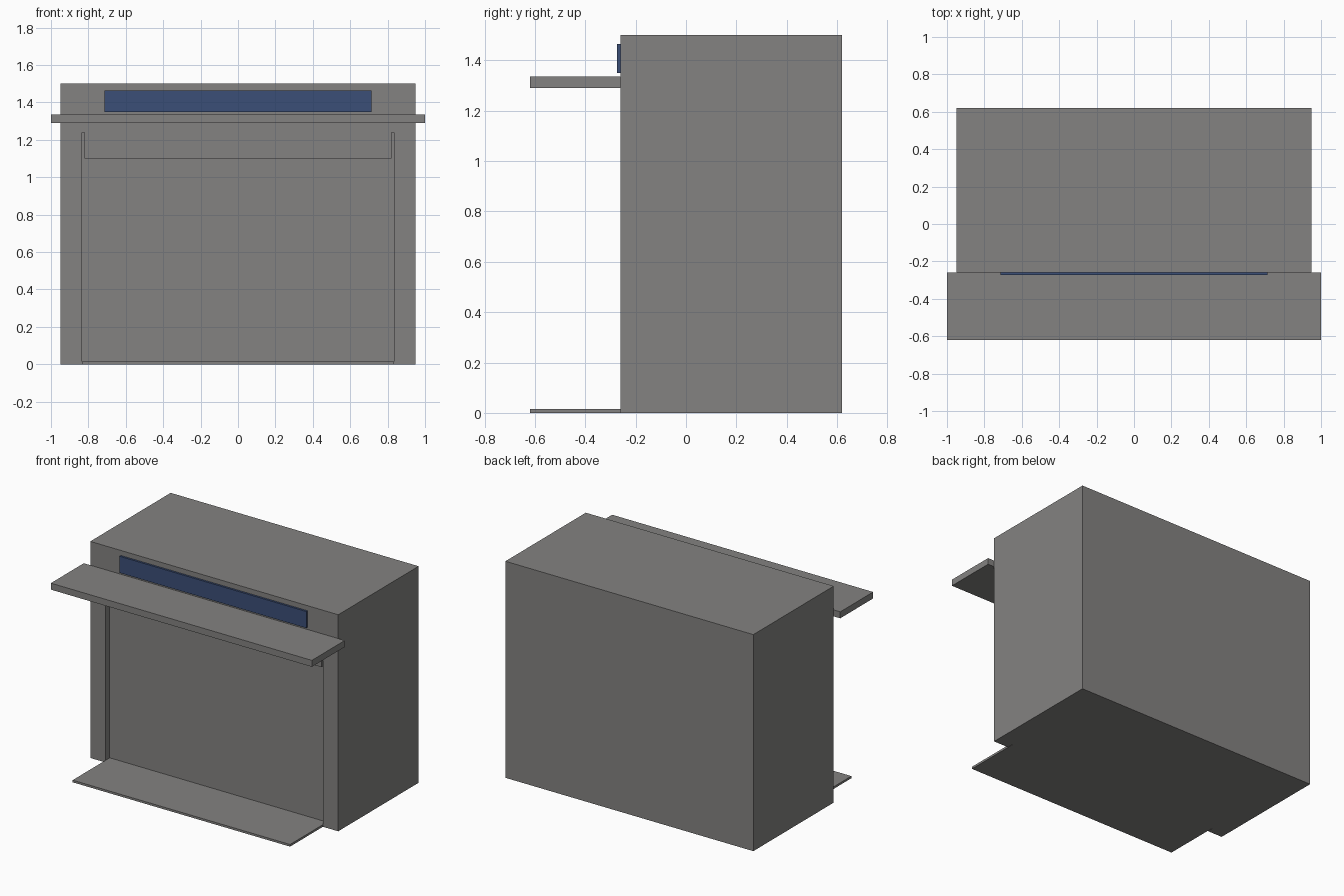
import bpy
import bmesh
from mathutils import Vector

cube = bpy.data.objects.get("Cube")
if cube:
    bpy.data.objects.remove(cube, do_unlink=True)


def material(name, rgb):
    mat = bpy.data.materials.new(name)
    mat.use_nodes = True
    colour = (*rgb, 1.0)
    mat.diffuse_color = colour
    mat.node_tree.nodes["Principled BSDF"].inputs["Base Color"].default_value = colour
    return mat


def box(name, half_width, y_range, z_range, mat):
    """Box centred on x = 0, spanning the given depth and height."""
    low = Vector((-half_width, y_range[0], z_range[0]))
    high = Vector((half_width, y_range[1], z_range[1]))
    mesh = bpy.data.meshes.new(name)
    bm = bmesh.new()
    bmesh.ops.create_cube(bm, size=1.0)
    bmesh.ops.scale(bm, vec=high - low, verts=bm.verts)
    bmesh.ops.translate(bm, vec=(low + high) / 2, verts=bm.verts)
    bm.to_mesh(mesh)
    bm.free()
    mesh.materials.append(mat)
    obj = bpy.data.objects.new(name, mesh)
    bpy.context.collection.objects.link(obj)
    return obj


grey = material("warm grey", (0.23, 0.225, 0.22))
blue = material("sign blue", (0.044, 0.078, 0.185))

FRONT, BACK, LIP = -0.26, 0.62, -0.62
RECESS = FRONT + 0.045
OPENING = 0.835

# Main block with a shallow doorway cut into the front
body = box("body", 0.95, (FRONT, BACK), (0, 1.5), grey)
cutter = box("doorway_cutter", OPENING, (FRONT - 0.1, RECESS), (-0.1, 1.24), grey)
cutter.hide_render = True
cut = body.modifiers.new("doorway", 'BOOLEAN')
cut.operation = 'DIFFERENCE'
cut.solver = 'EXACT'
cut.object = cutter
bpy.context.view_layer.objects.active = body
bpy.ops.object.modifier_apply(modifier=cut.name)
bpy.data.objects.remove(cutter, do_unlink=True)

# Shutter housing at the top of the doorway
box("shutter_housing", 0.82, (FRONT + 0.005, RECESS), (1.1, 1.24), grey)

# Floor plate running out of the doorway
box("floor_plate", OPENING - 0.002, (LIP, RECESS), (0, 0.015), grey)

# Canopy and sign panel above the doorway
box("canopy", 1.0, (LIP, FRONT), (1.29, 1.335), grey)
box("sign_panel", 0.715, (FRONT - 0.014, FRONT), (1.35, 1.465), blue)
